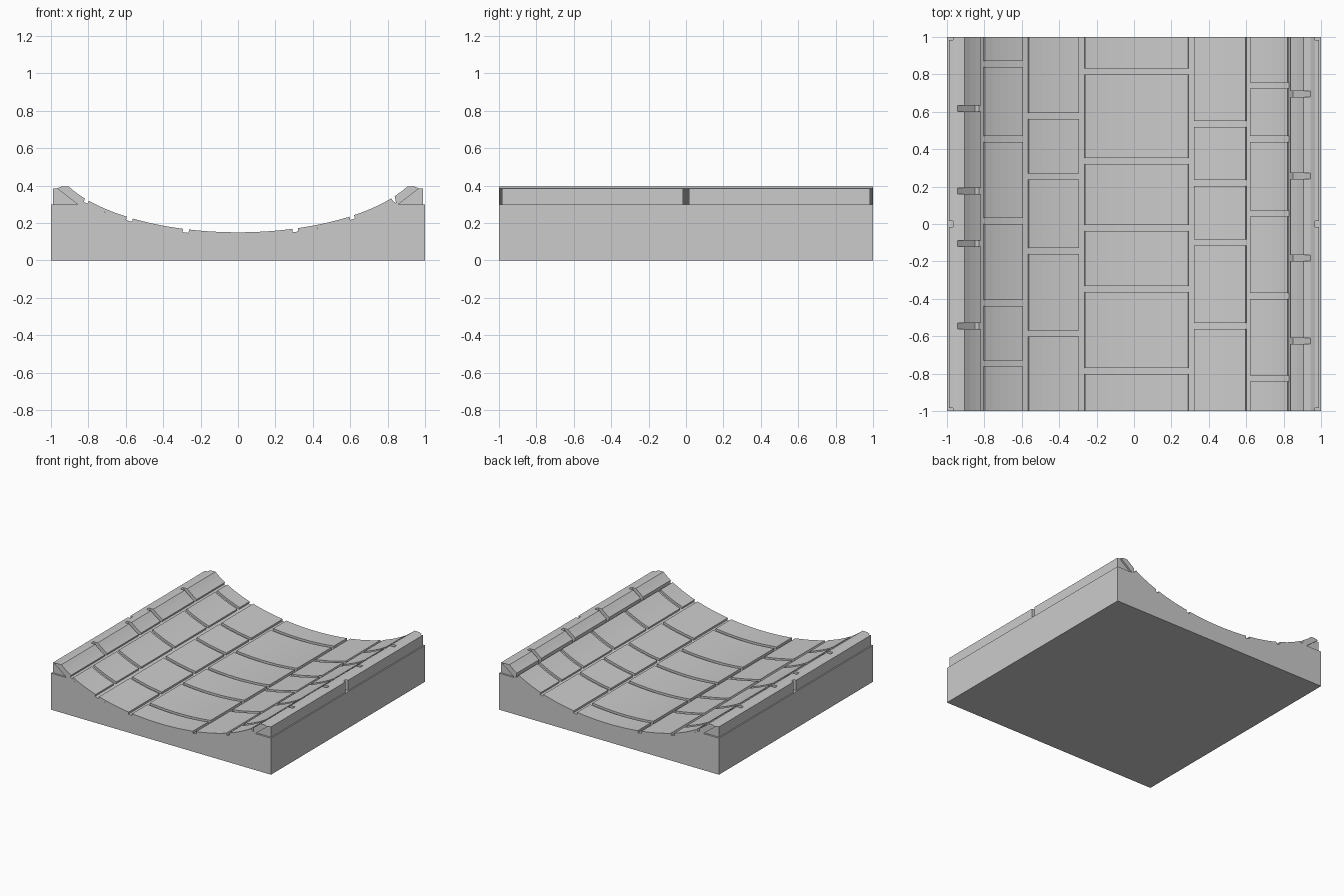
import bpy, bmesh, math

cube = bpy.data.objects.get("Cube")
if cube:
    bpy.data.objects.remove(cube, do_unlink=True)

stone = bpy.data.materials.new("grey_stone")
stone.use_nodes = True
stone.diffuse_color = (0.6, 0.6, 0.6, 1)
stone.node_tree.nodes["Principled BSDF"].inputs["Base Color"].default_value = (0.6, 0.6, 0.6, 1)

GROOVE = 0.018   # depth of the mortar grooves
GAP = 0.032      # width of the mortar grooves


def dish(x, depth=0.0):
    """Point on the elliptical channel, sunk along its normal."""
    root = math.sqrt(1 - x * x)
    slope = 0.425 * x / root
    length = math.hypot(slope, 1)
    return (x + depth * slope / length, 0.15 + 0.425 * (1 - root) - depth / length)


def dish_line(x0, x1, depth=0.0, step=0.04):
    n = max(2, round((x1 - x0) / step))
    return [dish(x0 + (x1 - x0) * i / n, depth) for i in range(n + 1)]


def extrude_profile(name, profile, spans):
    """Extrude an x-z profile along y, once for every span."""
    bm = bmesh.new()
    for y0, y1 in spans:
        rings = [[bm.verts.new((x, y, z)) for x, z in profile] for y in (y0, y1)]
        bm.faces.new(rings[0])
        bm.faces.new(rings[1])
        for i in range(len(profile)):
            j = (i + 1) % len(profile)
            bm.faces.new((rings[0][i], rings[0][j], rings[1][j], rings[1][i]))
    bmesh.ops.recalc_face_normals(bm, faces=bm.faces)
    mesh = bpy.data.meshes.new(name)
    bm.to_mesh(mesh)
    bm.free()
    mesh.materials.append(stone)
    obj = bpy.data.objects.new(name, mesh)
    bpy.context.collection.objects.link(obj)
    return obj


def spans_between(joints):
    """Stone lengths left over between the cross joints."""
    spans, start = [], -1.0
    for y in sorted(joints):
        spans.append((start, y - GAP / 2))
        start = y + GAP / 2
    return spans + [(start, 1.0)]


# Base slab with the sunken channel floor
floor = dish_line(-0.82, 0.82, GROOVE)
extrude_profile("base_slab",
                [(-1, 0), (-1, 0.3), (-0.855, 0.3)] + floor + [(0.855, 0.3), (1, 0.3), (1, 0)],
                [(-1, 1)])

# Paving rows: inner x, outer x and centres of the cross joints
rows = {
    "left_edge_paving": (0.62, 0.82, (0.74, 0.455, 0.055, -0.385, -0.825)),
    "left_paving": (0.32, 0.595, (0.535, 0.22, -0.1, -0.545)),
    "centre_paving": (-0.262, 0.29, (0.815, 0.337, -0.022, -0.348, -0.785)),
    "right_paving": (-0.562, -0.294, (0.577, 0.255, -0.145, -0.585)),
    "right_edge_paving": (-0.797, -0.594, (0.855, 0.455, 0.015, -0.422, -0.747)),
}
for name, (x0, x1, joints) in rows.items():
    profile = dish_line(x0, x1) + dish_line(x0, x1, GROOVE)[::-1]
    extrude_profile(name, profile, spans_between(joints))

# Kerbs: outer blocks, a backing strip and sloped cap stones
kerbs = {
    "left": (1, 0.838, (0.695, 0.257, -0.183, -0.625)),
    "right": (-1, 0.818, (0.617, 0.177, -0.105, -0.545)),
}
for side, (sign, foot, joints) in kerbs.items():
    def mirrored(points):
        return [(sign * x, z) for x, z in points]

    extrude_profile(side + "_kerb_outer",
                    mirrored([(0.99, 0.3), (0.99, 0.385), (0.968, 0.385), (0.858, 0.3)]),
                    [(-0.985, -0.016), (0.016, 0.985)])
    extrude_profile(side + "_kerb_backing",
                    mirrored([(0.968, 0.385), (0.945, 0.394), (0.845, 0.3), (0.858, 0.3)]),
                    [(-1, 1)])
    cap = [(0.945, 0.394)] + dish_line(foot, 0.905, 0, 0.03)[::-1]
    cap += [(foot + 0.012, 0.3), (0.845, 0.3)] if foot < 0.83 else [(0.846, 0.3)]
    extrude_profile(side + "_kerb_cap", mirrored(cap), spans_between(joints))
